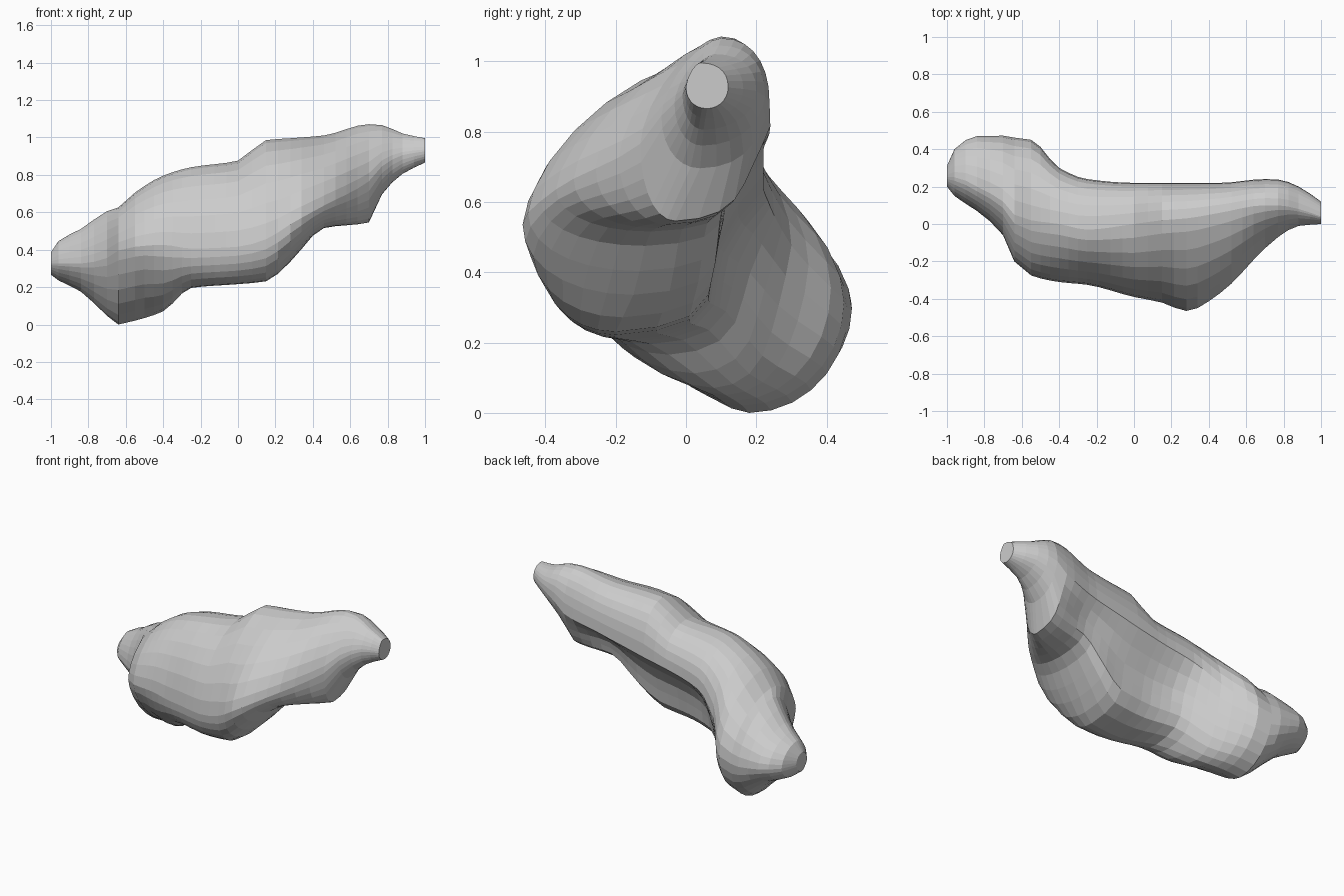
import bpy, bmesh, math

if "Cube" in bpy.data.objects:
    bpy.data.objects.remove(bpy.data.objects["Cube"])

# Cross-sections along x: x, front y, back y, low z, high z,
# y of the top point, y of the bottom point, z of the front point, z of the back point
SECTIONS = [
    (-1.00, .20, .31, .27, .39, .25, .25, .33, .33),
    (-.96, .15, .40, .24, .45, .25, .28, .33, .33),
    (-.84, .07, .47, .18, .515, .20, .24, .33, .32),
    (-.70, -.06, .472, .05, .61, .12, .20, .36, .30),
    (-.64, -.20, .462, .004, .63, .05, .18, .40, .30),
    (-.55, -.275, .45, .025, .71, .02, .16, .42, .32),
    (-.40, -.31, .30, .075, .80, .0, .08, .43, .48),
    (-.25, -.325, .24, .20, .845, -.03, -.10, .41, .59),
    (0, -.39, .22, .22, .88, .0, -.20, .42, .65),
    (.15, -.42, .22, .235, .99, .02, -.20, .46, .68),
    (.28, -.465, .22, .34, 1.0, .03, -.15, .54, .71),
    (.46, -.37, .22, .52, 1.015, .06, -.10, .64, .75),
    (.70, -.13, .24, .55, 1.075, .10, -.03, .77, .82),
    (.77, -.07, .238, .70, 1.07, .10, .04, .85, .88),
    (.88, -.01, .20, .81, 1.025, .08, .05, .91, .92),
    (1.00, 0, .12, .87, 1.0, .04, .06, .93, .93),
]
# Undercut of the back: sideways and upward fractions from bottom point to back point
UNDERCUT = [(0, 0), (.28, .03), (.5, .1), (.63, .24), (.66, .42), (.7, .6), (.83, .81), (1, 1)]
QUARTER = 7


def clamp(v):
    return max(0.0, min(1.0, v))


def blend(i, t):
    """Smooth interpolation between section i and i + 1 without overshoot."""
    last = len(SECTIONS) - 1
    a, b, c, d = (SECTIONS[max(0, min(last, i + k))] for k in (-1, 0, 1, 2))
    h = c[0] - b[0]
    out = [b[0] + t * h]
    for col in range(1, 9):
        mid = (c[col] - b[col]) / h
        before = (b[col] - a[col]) / (b[0] - a[0]) if i > 0 else mid
        after = (d[col] - c[col]) / (d[0] - c[0]) if i < last - 1 else mid
        m0 = 2 * before * mid / (before + mid) if before * mid > 0 else 0
        m1 = 2 * after * mid / (after + mid) if after * mid > 0 else 0
        t2, t3 = t * t, t ** 3
        out.append((2*t3 - 3*t2 + 1) * b[col] + (t3 - 2*t2 + t) * m0 * h
                   + (3*t2 - 2*t3) * c[col] + (t3 - t2) * m1 * h)
    return out


def ring(sec):
    """Closed outline: three superellipse quarters and an undercut back quarter."""
    x, y0, y1, z0, z1, yt, yb, zf, zr = sec
    middle = clamp((x + .5) / .25)
    quarters = [(y1, zr, yt, z1, 1.8 + .5 * middle, False),
                (y0, zf, yt, z1, 1.8 - .25 * clamp(x / .25), True),
                (y0, zf, yb, z0, 1.5 + .6 * middle, False)]
    pts = []
    for sy, sz, ey, ez, n, backwards in quarters:
        for k in range(QUARTER):
            a = math.pi / 2 * (QUARTER - k if backwards else k) / QUARTER
            pts.append((x, ey + (sy - ey) * max(0, math.cos(a)) ** (2 / n),
                        sz + (ez - sz) * max(0, math.sin(a)) ** (2 / n)))
    w = clamp((x + .5) / .3) * clamp((.85 - x) / .35)
    for k in range(QUARTER):
        a = math.pi / 2 * k / QUARTER
        u = UNDERCUT[k][0] * w + math.sin(a) * (1 - w)
        v = UNDERCUT[k][1] * w + (1 - math.cos(a)) * (1 - w)
        pts.append((x, yb + (y1 - yb) * u, z0 + (zr - z0) * v))
    return pts


# Loft the lumpy body through all sections
bm = bmesh.new()
rings = []
for i in range(len(SECTIONS) - 1):
    steps = max(1, round((SECTIONS[i + 1][0] - SECTIONS[i][0]) / .06))
    for k in range(steps):
        rings.append([bm.verts.new(p) for p in ring(blend(i, k / steps))])
rings.append([bm.verts.new(p) for p in ring(SECTIONS[-1])])

count = 4 * QUARTER
for r0, r1 in zip(rings, rings[1:]):
    for j in range(count):
        n = (j + 1) % count
        bm.faces.new((r0[j], r0[n], r1[n], r1[j]))
# Flat caps at both tips
bm.faces.new(rings[0])
bm.faces.new(rings[-1])
bmesh.ops.recalc_face_normals(bm, faces=bm.faces[:])

# Rest the body on the ground
low = min(v.co.z for v in bm.verts)
bmesh.ops.translate(bm, verts=bm.verts[:], vec=(0, 0, -low))

mesh = bpy.data.meshes.new("lumpy_body")
bm.to_mesh(mesh)
bm.free()
body = bpy.data.objects.new("lumpy_body", mesh)
bpy.context.collection.objects.link(body)
